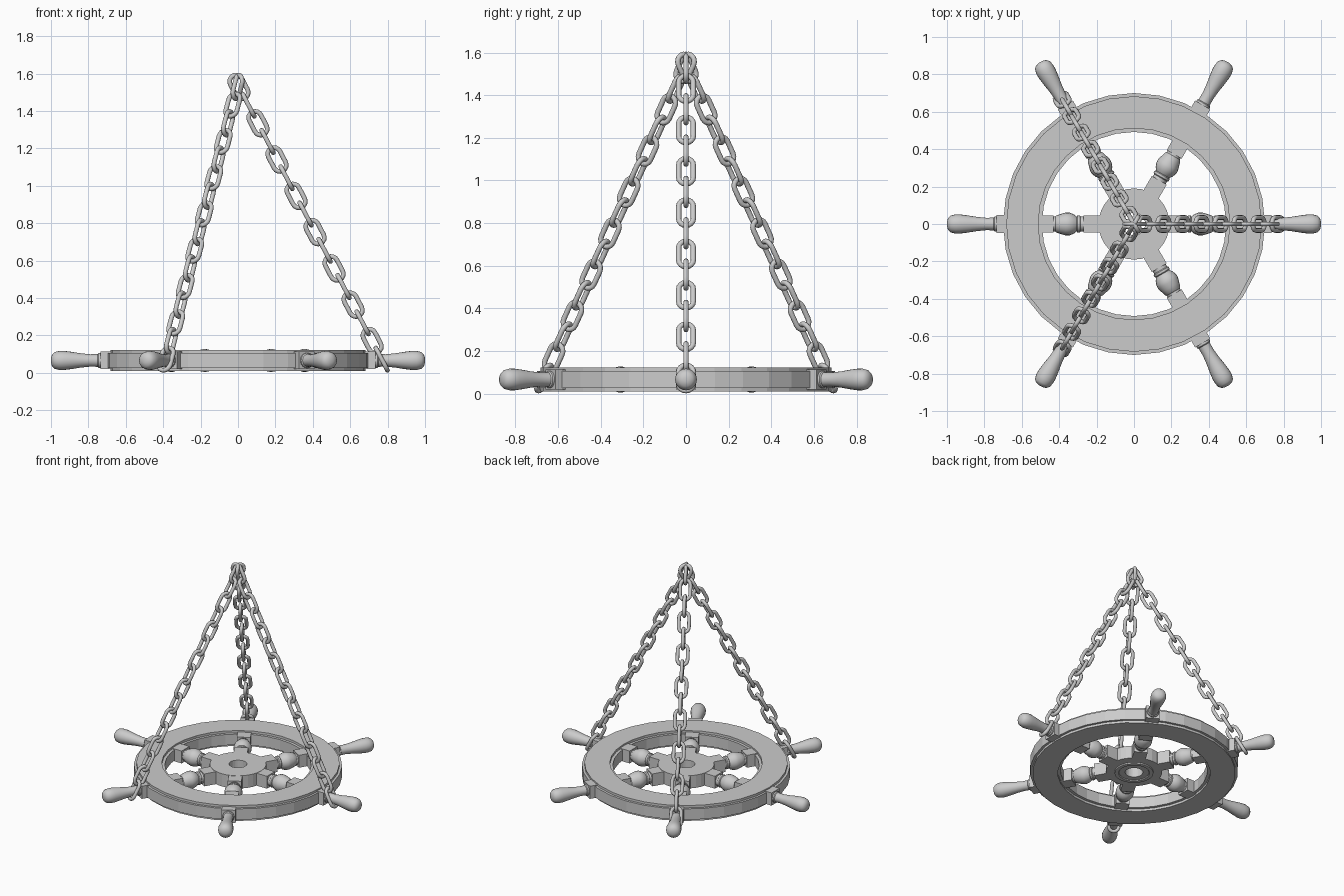
import bpy, bmesh
from math import sin, cos, pi, radians
from mathutils import Matrix, Vector

if "Cube" in bpy.data.objects:
    bpy.data.objects.remove(bpy.data.objects["Cube"])

ZC = 0.066  # mid height of the wheel


def add(name, mesh, matrix=None):
    ob = bpy.data.objects.new(name, mesh)
    bpy.context.collection.objects.link(ob)
    if matrix is not None:
        ob.matrix_world = matrix
    return ob


def lathe(name, profile, segs, closed=False):
    """Revolve (radius, z) points about z; closed profiles make rings."""
    bm = bmesh.new()
    rings = [[bm.verts.new((r * cos(2 * pi * i / segs), r * sin(2 * pi * i / segs), z))
              for i in range(segs)] for r, z in profile]
    n = len(rings)
    for k in range(n if closed else n - 1):
        a, b = rings[k], rings[(k + 1) % n]
        for i in range(segs):
            j = (i + 1) % segs
            bm.faces.new((a[i], a[j], b[j], b[i]))
    if not closed:
        bm.faces.new(rings[0])
        bm.faces.new(rings[-1])
    bmesh.ops.recalc_face_normals(bm, faces=bm.faces)
    me = bpy.data.meshes.new(name)
    bm.to_mesh(me)
    bm.free()
    return me


def block(name, x0, x1, half_w, half_h):
    bm = bmesh.new()
    bmesh.ops.create_cube(bm, size=1, matrix=Matrix.Translation(((x0 + x1) / 2, 0, 0))
                          @ Matrix.Diagonal((x1 - x0, 2 * half_w, 2 * half_h, 1)))
    me = bpy.data.meshes.new(name)
    bm.to_mesh(me)
    bm.free()
    return me


def link_mesh(half=0.033, rad=0.0345, wire=0.0125, arc=8, sides=10):
    """Stadium-shaped chain link, long axis z, lying in the xz plane."""
    bm = bmesh.new()
    rings = []
    for end in (0, 1):
        for i in range(arc + 1):
            a = pi * end + pi * i / arc
            out = Vector((cos(a), 0, sin(a)))
            centre = out * rad + Vector((0, 0, half if end == 0 else -half))
            rings.append([bm.verts.new(centre + wire * (out * cos(2 * pi * k / sides)
                          + Vector((0, sin(2 * pi * k / sides), 0)))) for k in range(sides)])
    for i in range(len(rings)):
        a, b = rings[i], rings[(i + 1) % len(rings)]
        for k in range(sides):
            bm.faces.new((a[k], a[(k + 1) % sides], b[(k + 1) % sides], b[k]))
    bmesh.ops.recalc_face_normals(bm, faces=bm.faces)
    me = bpy.data.meshes.new("chain_link")
    bm.to_mesh(me)
    bm.free()
    me.shade_smooth()
    return me


# Rim with a stepped edge on both faces
o, i_, t, s = 0.70, 0.492, 0.057, 0.040
add("rim", lathe("rim", [(0.683, t), (0.683, s), (o, s), (o, -s), (0.683, -s), (0.683, -t),
                         (0.512, -t), (0.512, -s), (i_, -s), (i_, s), (0.512, s), (0.512, t)],
                 32, True), Matrix.Translation((0, 0, ZC)))

# Hub with a through hole and a raised collar below
add("hub", lathe("hub", [(0.06, 0.048), (0.19, 0.048), (0.19, -0.046), (0.13, -0.046),
                         (0.13, -0.056), (0.105, -0.056), (0.10, -0.05), (0.06, -0.05)],
                 32, True), Matrix.Translation((0, 0, ZC)))

# Spoke parts: square blocks, turned baluster and turned handle
arm = block("hub_arm", 0.17, 0.27, 0.046, 0.046)
foot = block("rim_foot", 0.43, 0.51, 0.046, 0.046)
cap = block("handle_block", 0.67, 0.735, 0.047, 0.047)
baluster = lathe("baluster", [(0.040, 0.26), (0.040, 0.285), (0.046, 0.29), (0.046, 0.302),
                              (0.040, 0.307), (0.052, 0.322), (0.061, 0.345), (0.061, 0.365),
                              (0.054, 0.39), (0.046, 0.415), (0.040, 0.42), (0.040, 0.44)], 20)
handle = lathe("handle", [(0.040, 0.73), (0.040, 0.745), (0.034, 0.75), (0.033, 0.79),
                          (0.038, 0.84), (0.046, 0.89), (0.051, 0.93), (0.051, 0.955),
                          (0.045, 0.98), (0.032, 0.994), (0.012, 1.0)], 20)
lay = Matrix.Rotation(radians(90), 4, 'Y')
smooth = []
for n in range(6):
    base = Matrix.Translation((0, 0, ZC)) @ Matrix.Rotation(n * pi / 3, 4, 'Z')
    for me in (arm, foot, cap):
        add(f"{me.name}_{n}", me, base)
    for me in (baluster, handle):
        smooth.append(add(f"{me.name}_{n}", me, base @ lay))

# Three chains rising from the handle necks to the apex
link = link_mesh()
low, high = Vector((0.768, 0, 0.073)), Vector((0.005, 0, 1.528))
tilt = Matrix.Rotation((high - low).angle(Vector((0, 0, 1))), 4, 'Y').inverted()
COUNT = 16
for c in range(3):
    spin = Matrix.Rotation(c * 2 * pi / 3, 4, 'Z')
    for k in range(COUNT):
        pos = low.lerp(high, k / (COUNT - 1))
        twist = Matrix.Rotation(0 if k % 2 else pi / 2, 4, 'Z')
        add(f"chain_{c}_link_{k}", link, spin @ Matrix.Translation(pos) @ tilt @ twist)

# Smooth the turned parts while keeping their creases
bpy.ops.object.select_all(action='DESELECT')
for ob in (smooth[0], smooth[1]):
    ob.select_set(True)
for me in (baluster, handle):
    me.shade_smooth()
    me.set_sharp_from_angle(angle=radians(35))
